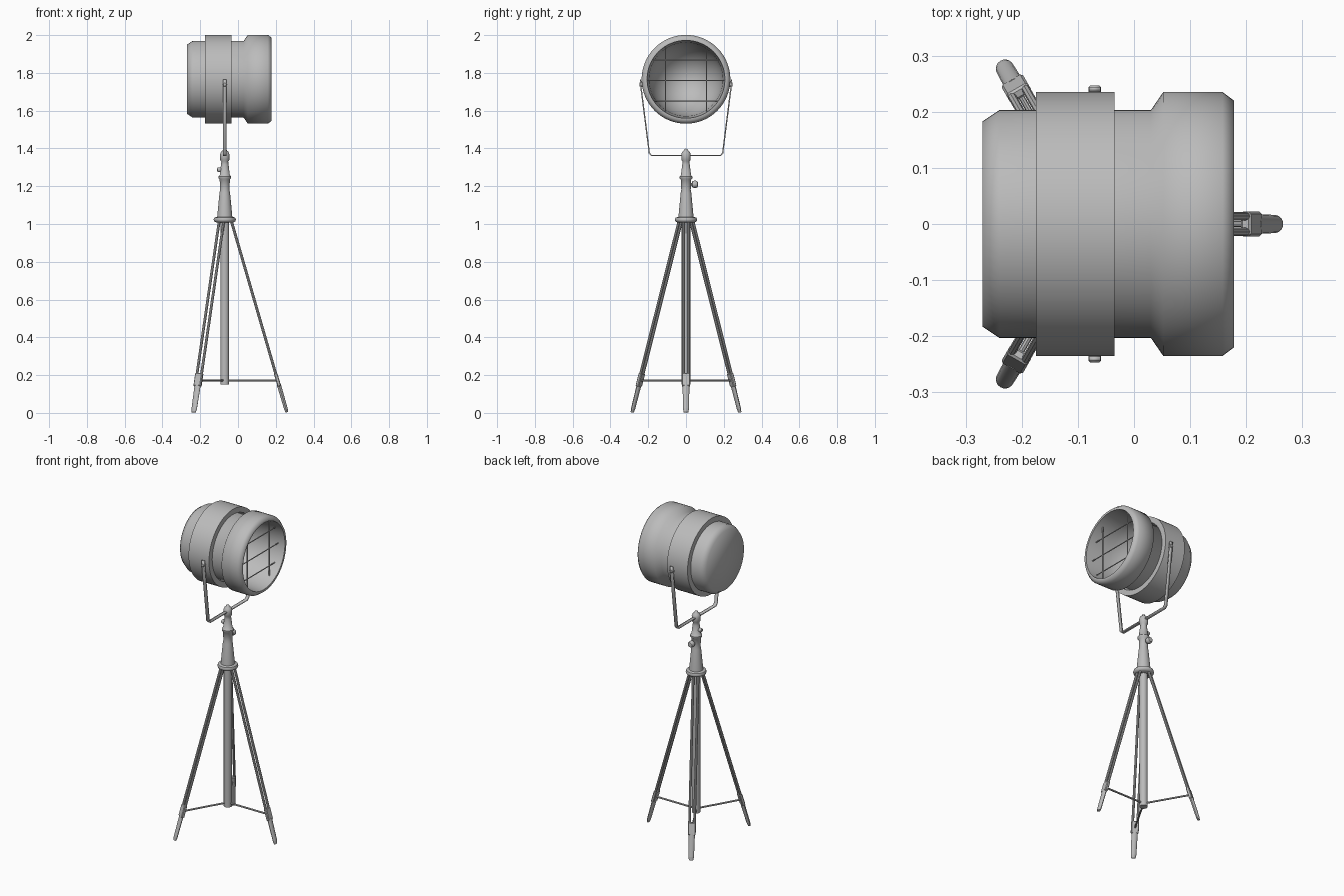
import bpy, bmesh, math
from mathutils import Matrix, Vector

if "Cube" in bpy.data.objects:
    bpy.data.objects.remove(bpy.data.objects["Cube"], do_unlink=True)


def material(name, grey):
    m = bpy.data.materials.new(name)
    m.use_nodes = True
    colour = (grey, grey, grey, 1)
    m.diffuse_color = colour
    m.node_tree.nodes["Principled BSDF"].inputs["Base Color"].default_value = colour
    return m


METAL = material("light grey metal", 0.5)
AXIS_X = -0.07      # tripod axis
LAMP_Z = 1.766      # lamp axis height


def finish(name, bm, angle=40):
    bmesh.ops.recalc_face_normals(bm, faces=bm.faces)
    me = bpy.data.meshes.new(name)
    bm.to_mesh(me)
    bm.free()
    me.materials.append(METAL)
    ob = bpy.data.objects.new(name, me)
    bpy.context.collection.objects.link(ob)
    bpy.ops.object.select_all(action="DESELECT")
    ob.select_set(True)
    bpy.context.view_layer.objects.active = ob
    bpy.ops.object.shade_smooth_by_angle(angle=math.radians(angle))
    return ob


def lathe(name, profile, origin, axis, steps=32, angle=40):
    """Spin (distance along axis, radius) pairs around an axis."""
    bm = bmesh.new()
    verts = [bm.verts.new((r, 0, h)) for h, r in profile]
    edges = [bm.edges.new(pair) for pair in zip(verts, verts[1:])]
    bmesh.ops.spin(bm, geom=verts + edges, cent=(0, 0, 0), axis=(0, 0, 1),
                   angle=math.tau, steps=steps)
    bmesh.ops.remove_doubles(bm, verts=bm.verts, dist=0.0001)
    turn = Vector((0, 0, 1)).rotation_difference(Vector(axis)).to_matrix().to_4x4()
    bm.transform(Matrix.Translation(origin) @ turn)
    return finish(name, bm, angle)


def frame(p, q, side):
    """Matrix at the midpoint of p-q: z along the segment, x along side."""
    z = (q - p).normalized()
    y = z.cross(side).normalized()
    x = y.cross(z)
    m = Matrix((x, y, z)).transposed().to_4x4()
    m.translation = (p + q) / 2
    return m


def rod(name, p, q, r, r2=None, side=(0, 1, 0), flat=1, segments=12):
    """Round or flattened rod from p to q."""
    p, q = Vector(p), Vector(q)
    bm = bmesh.new()
    bmesh.ops.create_cone(bm, cap_ends=True, segments=segments, radius1=r,
                          radius2=r if r2 is None else r2, depth=(q - p).length)
    bm.transform(frame(p, q, Vector(side)) @ Matrix.Diagonal((1, flat, 1, 1)))
    return finish(name, bm)


def block(name, p, q, side, width, thick, bevel=0.004):
    """Bevelled box from p to q."""
    p, q = Vector(p), Vector(q)
    bm = bmesh.new()
    bmesh.ops.create_cube(bm, size=1)
    bm.transform(Matrix.Diagonal((width, thick, (q - p).length, 1)))
    bmesh.ops.bevel(bm, geom=bm.edges[:], offset=bevel, segments=1, affect="EDGES")
    bm.transform(frame(p, q, Vector(side)))
    return finish(name, bm, 25)


# Lamp housing: outer shell, front rim and concave reflector in one profile
shell = [(-0.27, 0), (-0.27, 0.183), (-0.24, 0.203), (0.03, 0.203), (0.052, 0.235),
         (0.158, 0.235), (0.178, 0.22), (0.178, 0.206), (0.06, 0.195)]
bowl = [(0.06 - 0.26 * math.sin(t), 0.195 * math.cos(t))
        for t in [i * math.pi / 20 for i in range(1, 11)]]
lathe("lamp_housing", shell + bowl, (0, 0, LAMP_Z), (1, 0, 0), 64, 70)

# Wide band clamped round the housing
lathe("lamp_band", [(-0.175, 0.2), (-0.175, 0.235), (-0.035, 0.235), (-0.035, 0.2)],
      (0, 0, LAMP_Z), (1, 0, 0), 64)

# Wire guard inside the front opening
GUARD_X, GUARD_R = 0.135, 0.203
for i, d in enumerate((-0.108, 0, 0.108)):
    h = math.sqrt(GUARD_R ** 2 - d ** 2)
    z = LAMP_Z - 0.006 + d
    rod(f"guard_wire_across_{i}", (GUARD_X, -h, z), (GUARD_X, h, z), 0.003,
        side=(1, 0, 0), segments=8)
    if d:
        rod(f"guard_wire_upright_{i}", (GUARD_X + 0.004, d, LAMP_Z - h),
            (GUARD_X + 0.004, d, LAMP_Z + h), 0.003, segments=8)

# Yoke: one flat strip bent into a U
half = [(0.241, 1.765), (0.238, 1.72), (0.194, 1.375), (0.182, 1.362)]
path = half + [(-y, z) for y, z in reversed(half)]
bm = bmesh.new()
rows = [[bm.verts.new((AXIS_X + x, y, z)) for x in (-0.01, 0.01)] for y, z in path]
for a, b in zip(rows, rows[1:]):
    bm.faces.new((a[0], a[1], b[1], b[0]))
yoke = finish("yoke", bm, 30)
solid = yoke.modifiers.new("thickness", "SOLIDIFY")
solid.thickness = 0.007
solid.offset = 0

# Yoke pivots with bolt heads
for side, s in (("left", 1), ("right", -1)):
    lathe(f"pivot_bolt_{side}",
          [(0, 0), (0, 0.014), (0.022, 0.014), (0.022, 0.011), (0.031, 0.011),
           (0.034, 0.008), (0.034, 0)],
          (AXIS_X, s * 0.213, 1.738), (0, s, 0), 16)

# Stand head: flange, tapered neck, collar and domed cap
lathe("stand_head",
      [(1.008, 0), (1.008, 0.045), (1.014, 0.056), (1.024, 0.059), (1.034, 0.055),
       (1.038, 0.04), (1.05, 0.039), (1.165, 0.028), (1.18, 0.025), (1.235, 0.027),
       (1.242, 0.034), (1.252, 0.034), (1.257, 0.027), (1.315, 0.02), (1.33, 0.018),
       (1.338, 0.024), (1.368, 0.025), (1.382, 0.02), (1.388, 0.012), (1.396, 0.009),
       (1.4, 0)],
      (AXIS_X, 0, 0), (0, 0, 1), 32, 50)

# Tightening knobs
knob = [(0, 0), (0, 0.007), (0.026, 0.007), (0.03, 0.016), (0.038, 0.019),
        (0.05, 0.019), (0.058, 0.014), (0.06, 0)]
lathe("lower_knob", knob, (AXIS_X, 0.004, 1.21), (0, 1, 0), 16)
lathe("upper_knob", [(h * 0.68, r * 0.68) for h, r in knob], (AXIS_X, 0, 1.287),
      (-1, 0, 0), 16)

# Centre column
rod("centre_column", (AXIS_X, 0, 0.15), (AXIS_X, 0, 1.012), 0.023, segments=24)

# Three legs: twin rails, clamp, tapered foot and a spreader
for i in range(3):
    a = i * math.tau / 3
    out = Vector((math.cos(a), math.sin(a), 0))
    across = Vector((-math.sin(a), math.cos(a), 0))
    top = Vector((AXIS_X, 0, 1.015)) + out * 0.035
    foot = Vector((AXIS_X, 0, 0.003)) + out * 0.329

    def along(z):
        return top.lerp(foot, (top.z - z) / (top.z - foot.z))

    for s in (-1, 1):
        rod(f"leg_{i}_rail_{'left' if s > 0 else 'right'}", top + across * s * 0.014,
            along(0.16) + across * s * 0.014, 0.0075, side=across, segments=8)
    block(f"leg_{i}_clamp", along(0.21), along(0.14), across, 0.044, 0.019)
    rod(f"leg_{i}_foot", along(0.15), along(0.022), 0.018, 0.016, across, 0.6)
    rod(f"leg_{i}_foot_tip", along(0.022), foot, 0.016, 0.012, across, 0.6)
    hub = Vector((AXIS_X, 0, 0.172))
    rod(f"spreader_{i}", hub, along(0.172), 0.0055, side=across, segments=8)
